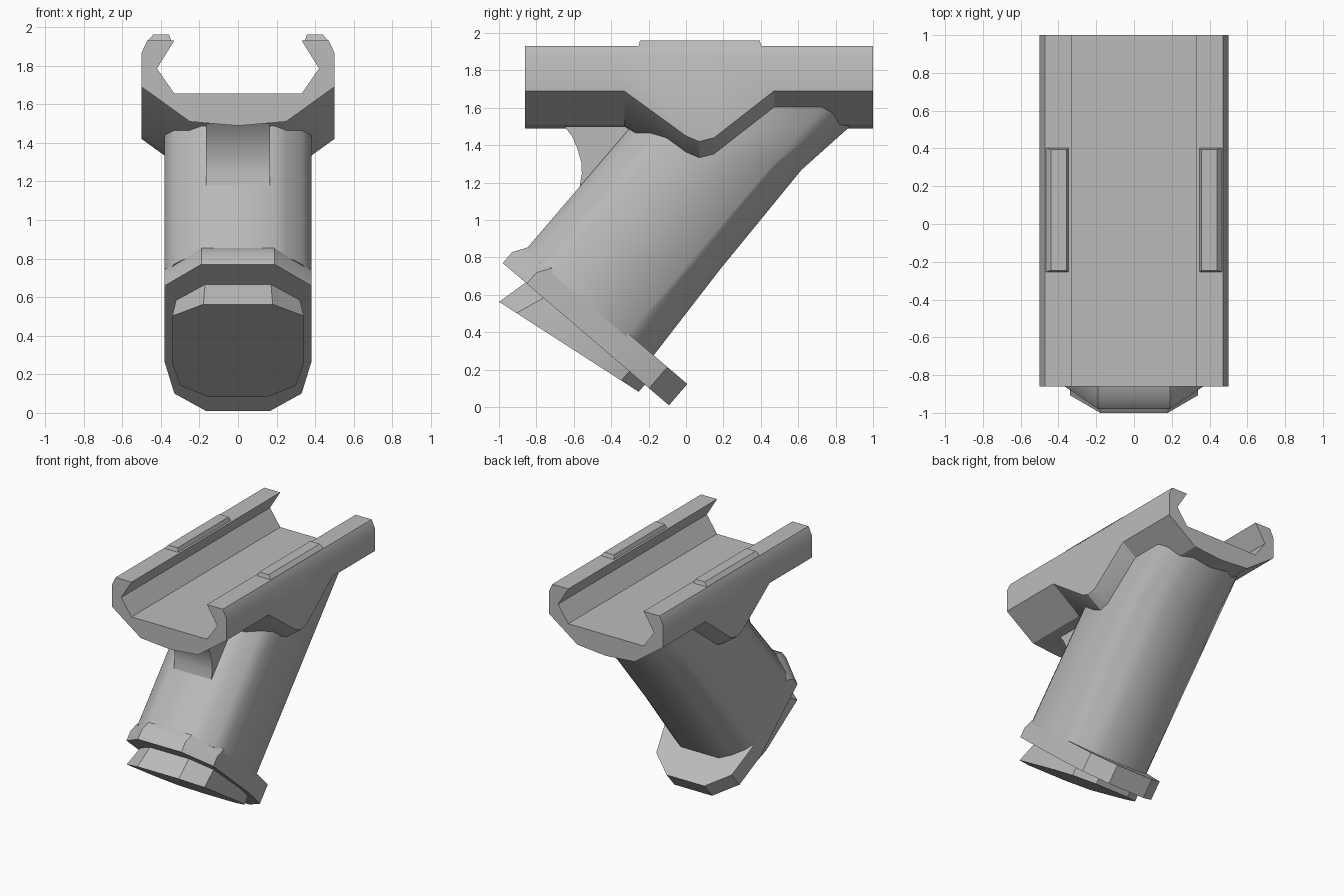
import bpy, bmesh
from math import radians
from mathutils import Vector

cube = bpy.data.objects.get("Cube")
if cube:
    bpy.data.objects.remove(cube)

grey = bpy.data.materials.new("matte grey")
grey.use_nodes = True
colour = (0.5, 0.5, 0.5, 1)
grey.diffuse_color = colour
grey.node_tree.nodes["Principled BSDF"].inputs["Base Color"].default_value = colour


def loft(name, rings, angle=30):
    """Skin a closed solid through a list of matching rings."""
    bm = bmesh.new()
    loops = [[bm.verts.new(p) for p in ring] for ring in rings]
    n = len(loops[0])
    for a, b in zip(loops, loops[1:]):
        for i in range(n):
            j = (i + 1) % n
            bm.faces.new((a[i], a[j], b[j], b[i]))
    bm.faces.new(loops[0][::-1])
    bm.faces.new(loops[-1])
    bmesh.ops.recalc_face_normals(bm, faces=bm.faces)
    mesh = bpy.data.meshes.new(name)
    bm.to_mesh(mesh)
    bm.free()
    mesh.materials.append(grey)
    obj = bpy.data.objects.new(name, mesh)
    bpy.context.collection.objects.link(obj)
    bpy.ops.object.select_all(action='DESELECT')
    obj.select_set(True)
    bpy.context.view_layer.objects.active = obj
    bpy.ops.object.shade_smooth_by_angle(angle=radians(angle))
    return obj


def mirrored(half):
    """Close a half outline by reflecting it across x = 0."""
    return half + [(-p[0], *p[1:]) for p in reversed(half)]


def tilted(x, u, v):
    """Place a point by distance along (u) and across (v) the slanted grip."""
    return Vector((x, -0.98 + 0.65 * u + 0.76 * v, 0.77 + 0.76 * u - 0.65 * v))


# Rail clamp: channel section whose side walls drop into a skirt
def rail_ring(y, side):
    half = [(0.33, 1.655), (0.42, 1.785), (0.33, 1.93), (0.47, 1.93), (0.5, 1.865),
            (0.5, side), (0.25, side - 0.18), (0.02, side - 0.2)]
    return [(x, y, z) for x, z in mirrored(half)]


skirt = [(-0.86, 1.69), (-0.33, 1.69), (0, 1.45), (0.07, 1.42),
         (0.15, 1.44), (0.47, 1.69), (1, 1.69)]
loft("rail_clamp", [rail_ring(y, s) for y, s in skirt])

# Raised pads on the two rail lips
for side, label in ((1, "left"), (-1, "right")):
    pad = []
    for z, inner, outer, front, back in ((1.92, 0.343, 0.475, -0.256, 0.406),
                                         (1.96, 0.357, 0.44, -0.246, 0.394)):
        pad.append([(side * inner, front, z), (side * outer, front, z),
                    (side * outer, back, z), (side * inner, back, z)])
    loft(label + "_lip_pad", pad)

# Grip body: rounded section swept up the slant, cut level inside the rail
section = [(0.19, 0.047), (0.25, 0.09), (0.33, 0.15), (0.38, 0.23),
           (0.38, 0.755), (0.33, 0.82), (0.25, 0.887), (0.165, 0.935)]
rings = []
for t, bulge in ((0, 0), (0.34, -0.03), (0.73, -0.045), (0.9, 0), (1, 0.01)):
    half = []
    for x, v in section:
        if v > 0.8:
            v += bulge
        top = (1.63 - 0.77 + 0.65 * v) / 0.76
        half.append((x, 0.13 + t * (top - 0.13), v))
    rings.append([tilted(*p) for p in mirrored(half)])
loft("grip_body", rings, 60)

# Base flange, bevelled at the front and shelved at the back
outline = [(0.19, 0), (0.38, 0.17), (0.38, 0.78), (0.33, 1.03), (0.165, 1.17)]
rings = []
for u, inset in ((0, 0), (0.078, 0), (0.15, 0.047)):
    half = [(x, u, v + inset if v < 0.5 else v) for x, v in outline]
    rings.append([tilted(*p) for p in mirrored(half)])
loft("base_flange", rings, 35)

# Wedge-shaped end cap under the flange
upper = [(0.17, 0.163), (0.32, 0.29), (0.34, 0.69), (0.3, 0.89), (0.15, 1)]
lower = [(0.18, 0.12), (0.34, 0.23), (0.34, 0.69), (0.3, 0.89), (0.15, 1)]
top_ring = [(x, 0.01, v) for x, v in upper]
low_ring = [(x, -0.17 + 0.136 * (v - 0.12), v) for x, v in lower]
loft("end_cap", [[tilted(*p) for p in mirrored(r)] for r in (top_ring, low_ring)])

# Curved finger stop between rail and grip
curve = [(-0.65, 1.5), (-0.61, 1.45), (-0.58, 1.38), (-0.56, 1.31), (-0.557, 1.25),
         (-0.568, 1.18), (-0.45, 1.2), (-0.22, 1.5)]
loft("finger_stop", [[(x, y, z) for y, z in curve] for x in (-0.165, 0.165)])
